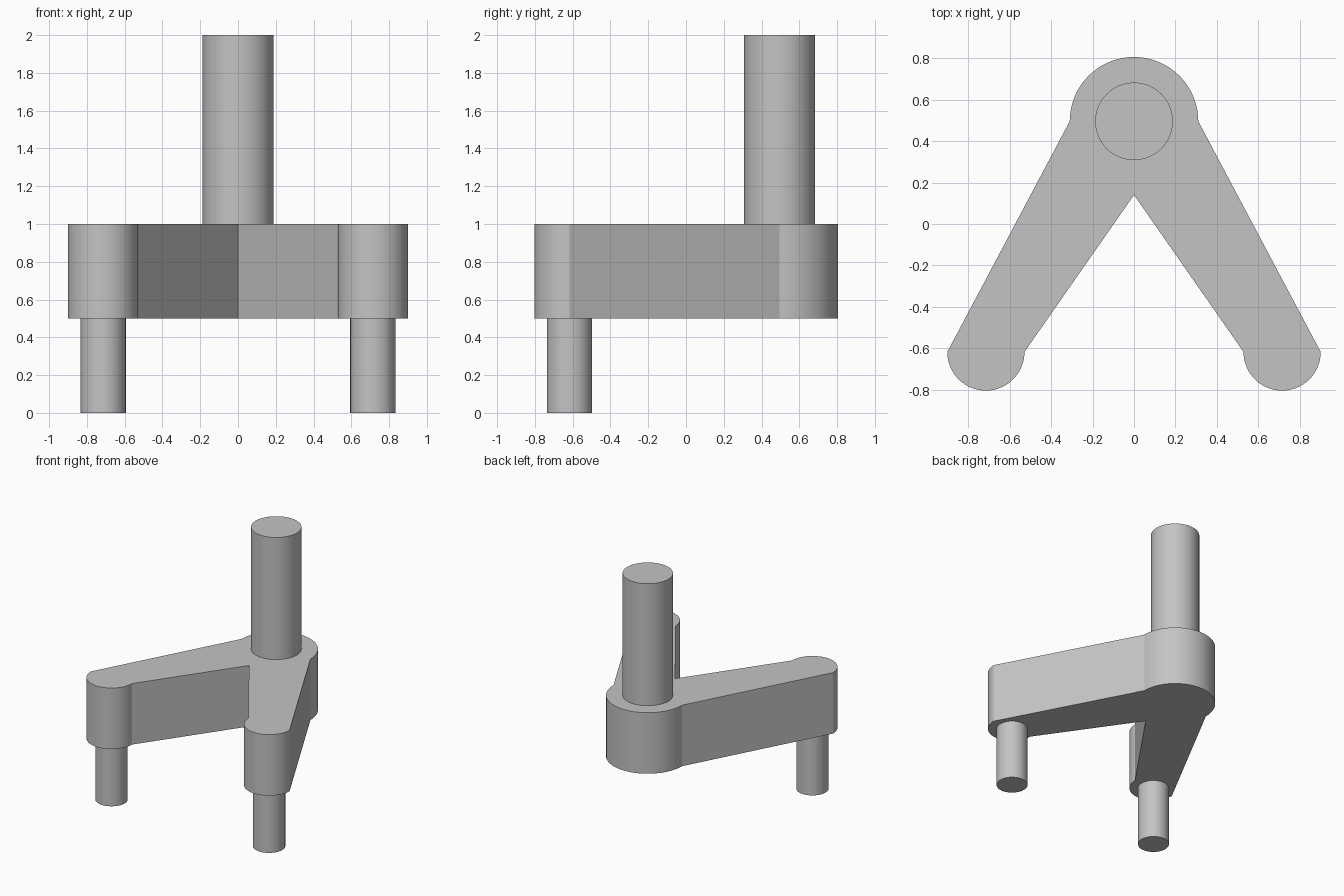
import bpy, bmesh
from math import sin, cos, pi, radians

if "Cube" in bpy.data.objects:
    bpy.data.objects.remove(bpy.data.objects["Cube"])

grey = bpy.data.materials.new("plain grey")
grey.use_nodes = True
colour = (0.55, 0.55, 0.55, 1)
grey.diffuse_color = colour
grey.node_tree.nodes["Principled BSDF"].inputs["Base Color"].default_value = colour

HEAD_Y, HEAD_R = 0.495, 0.31
FOOT_X, FOOT_Y, FOOT_R = 0.714, -0.617, 0.186
BOTTOM, TOP = 0.5, 1.0


def half_circle(x, y, r, start, steps=32):
    """Counter-clockwise half circle of points."""
    angles = [start + pi * i / steps for i in range(steps + 1)]
    return [(x + r * cos(a), y + r * sin(a)) for a in angles]


def prism(name, outline, z0, z1):
    """Upright solid with the given outline."""
    bm = bmesh.new()
    base = bm.faces.new([bm.verts.new((x, y, z0)) for x, y in outline])
    side = bmesh.ops.extrude_face_region(bm, geom=[base], use_keep_orig=True)
    for v in side["geom"]:
        if isinstance(v, bmesh.types.BMVert):
            v.co.z = z1
    bmesh.ops.recalc_face_normals(bm, faces=bm.faces)
    mesh = bpy.data.meshes.new(name)
    bm.to_mesh(mesh)
    bm.free()
    mesh.materials.append(grey)
    obj = bpy.data.objects.new(name, mesh)
    bpy.context.collection.objects.link(obj)
    bpy.ops.object.select_all(action="DESELECT")
    obj.select_set(True)
    bpy.context.view_layer.objects.active = obj
    bpy.ops.object.shade_smooth_by_angle(angle=radians(20))
    return obj


def cylinder(name, x, y, r, z0, z1):
    circle = half_circle(x, y, r, 0)[:-1] + half_circle(x, y, r, pi)[:-1]
    return prism(name, circle, z0, z1)


# Forked body: round head, two tapering arms with rounded ends, notch between
body = half_circle(0, HEAD_Y, HEAD_R, 0)
body += half_circle(-FOOT_X, FOOT_Y, FOOT_R, pi)
body.append((0, 0.14))
body += half_circle(FOOT_X, FOOT_Y, FOOT_R, pi)
prism("forked_body", body, BOTTOM, TOP)

# Post on the head, one pin under each arm end
cylinder("post", 0, HEAD_Y, 0.187, TOP, 2)
for side, sign in (("left", 1), ("right", -1)):
    cylinder(side + "_pin", sign * FOOT_X, FOOT_Y, 0.12, 0, BOTTOM)
